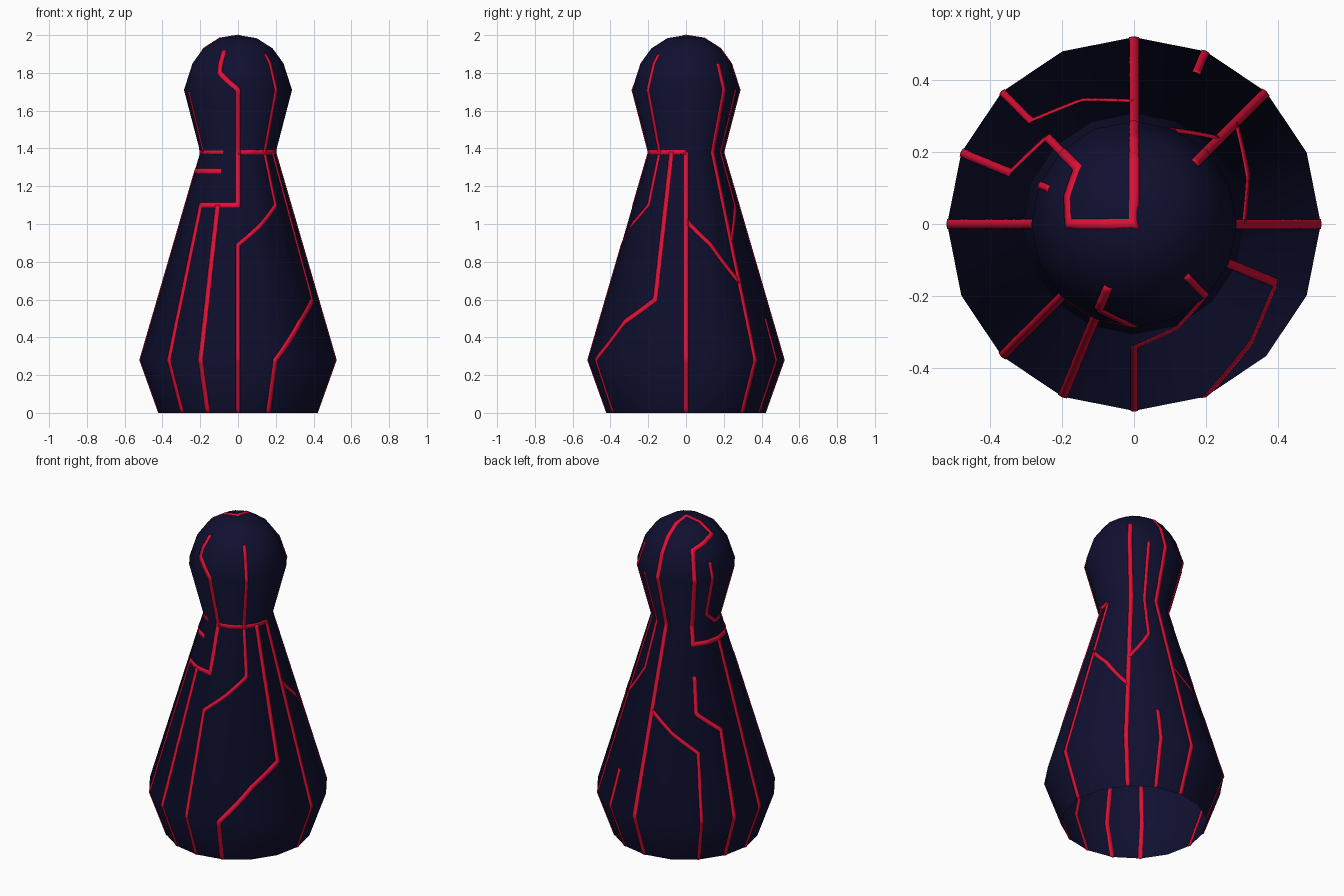
import bpy, bmesh
from math import sin, cos, pi, ceil
from mathutils import Vector
from mathutils.bvhtree import BVHTree

if "Cube" in bpy.data.objects:
    bpy.data.objects.remove(bpy.data.objects["Cube"])

SIDES = 16
PROFILE = [(0.42, 0), (0.52, 0.28), (0.20, 1.38), (0.286, 1.71),
           (0.241, 1.85), (0.183, 1.93), (0.098, 1.984), (0, 2.0)]


def material(name, color):
    m = bpy.data.materials.new(name)
    m.diffuse_color = (*color, 1)
    m.use_nodes = True
    m.node_tree.nodes["Principled BSDF"].inputs["Base Color"].default_value = m.diffuse_color
    return m


def make_object(name, bm, mat):
    for f in bm.faces:
        f.smooth = True
    me = bpy.data.meshes.new(name)
    bm.to_mesh(me)
    me.materials.append(mat)
    ob = bpy.data.objects.new(name, me)
    bpy.context.collection.objects.link(ob)
    return ob


def radius(z):
    for (r0, z0), (r1, z1) in zip(PROFILE, PROFILE[1:]):
        if z <= z1:
            return r0 + (r1 - r0) * (z - z0) / (z1 - z0)
    return 0


def corner(k, z):
    a, r = 2 * pi * k / SIDES, radius(z)
    return Vector((r * sin(a), -r * cos(a), z))


def on_surface(k, z):
    # column 0 is the front, 4 right, 8 back, 12 left
    i = int(k // 1)
    return corner(i, z).lerp(corner(i + 1, z), k - i)


# Body: 16-sided turned shell, open at the bottom
bm = bmesh.new()
rings = [[bm.verts.new(corner(k, z)) for k in range(SIDES)] for r, z in PROFILE[:-1]]
apex = bm.verts.new((0, 0, 2.0))
for k in range(SIDES):
    n = (k + 1) % SIDES
    for lo, hi in zip(rings, rings[1:]):
        bm.faces.new((lo[k], lo[n], hi[n], hi[k]))
    bm.faces.new((rings[-1][k], rings[-1][n], apex))
bm.normal_update()
shell = BVHTree.FromBMesh(bm)
make_object("body", bm, material("navy", (0.005, 0.005, 0.03)))
bm.free()


def trace(path):
    """Sample a (column, height) path on the shell, including its creases."""
    pts = [on_surface(*path[0])]
    for (k0, z0), (k1, z1) in zip(path, path[1:]):
        n = max(1, ceil(max(8 * abs(k1 - k0), abs(z1 - z0) / 0.02)))
        ts = {i / n for i in range(1, n + 1)}
        if z0 != z1:
            ts |= {(z - z0) / (z1 - z0) for r, z in PROFILE}
        for t in sorted(t for t in ts if 0 < t <= 1):
            p = on_surface(k0 + (k1 - k0) * t, z0 + (z1 - z0) * t)
            if (p - pts[-1]).length > 0.002:
                pts.append(p)
    return pts


def add_strip(bm, path, width):
    pts = trace(path)
    rows = []
    for i, p in enumerate(pts):
        d_in = (p - pts[i - 1]).normalized() if i else None
        d_out = (pts[i + 1] - p).normalized() if i + 1 < len(pts) else d_in
        d_in = d_in or d_out
        t = (d_in + d_out).normalized()
        normal = shell.find_nearest(p)[1]
        side = t.cross(normal).normalized() * width / 2 / max(0.5, t.dot(d_in))
        rows.append([bm.verts.new(shell.find_nearest(p + side * s)[0]) for s in (1, 0, -1)])
    for a, b in zip(rows, rows[1:]):
        for j in (0, 1):
            bm.faces.new((a[j], b[j], b[j + 1], a[j + 1]))


# Circuit lines: (width, path of (column, height))
LINES = [
    # front
    (0.02, [(0, 0), (0, 0.89), (2, 1.1), (2, 1.9)]),
    (0.026, [(1, 0), (1, 0.28), (2, 0.48), (3, 0.6), (3, 1.38)]),
    (0.026, [(-1, 1.92), (-1, 1.8), (0, 1.71), (0, 1.1), (-2, 1.1), (-2, 0)]),
    (0.027, [(-1, 1.1), (-1, 0)]),
    (0.026, [(0, 1.38), (4, 1.38)]),
    # right side and back right
    (0.027, [(4, 0), (4, 1.38)]),
    (0.022, [(4, 1.02), (5, 0.89), (6, 0.69)]),
    (0.027, [(6, 0), (6, 1.85)]),
    (0.02, [(6, 0.91), (7, 1.1), (7, 1.71)]),
    (0.024, [(7, 0), (7, 0.5)]),
    # back, over the crown and round to the left
    (0.027, [(8, 0), (8, 2), (12, 2), (12, 1.93), (11, 1.905), (10, 1.875),
             (10, 1.28), (15, 1.28)]),
    (0.02, [(8, 0.89), (9, 0.78), (10, 0.67), (10, 0)]),
    (0.024, [(10, 1.1), (10, 0.89), (11, 0.78), (11, 0)]),
    # left side
    (0.02, [(11, 1.8), (11, 1.45), (12, 1.38), (15, 1.38)]),
    (0.02, [(13, 1.7), (13, 1.38)]),
    (0.027, [(12, 0), (12, 1.28)]),
]
bm = bmesh.new()
for width, path in LINES:
    add_strip(bm, path, width)
bmesh.ops.recalc_face_normals(bm, faces=bm.faces)
lines = make_object("circuit_lines", bm, material("red", (0.75, 0.005, 0.04)))
bm.free()
# thin plating that shows on both sides of the shell
plating = lines.modifiers.new("plating", 'SOLIDIFY')
plating.thickness = 0.005
plating.offset = 0
